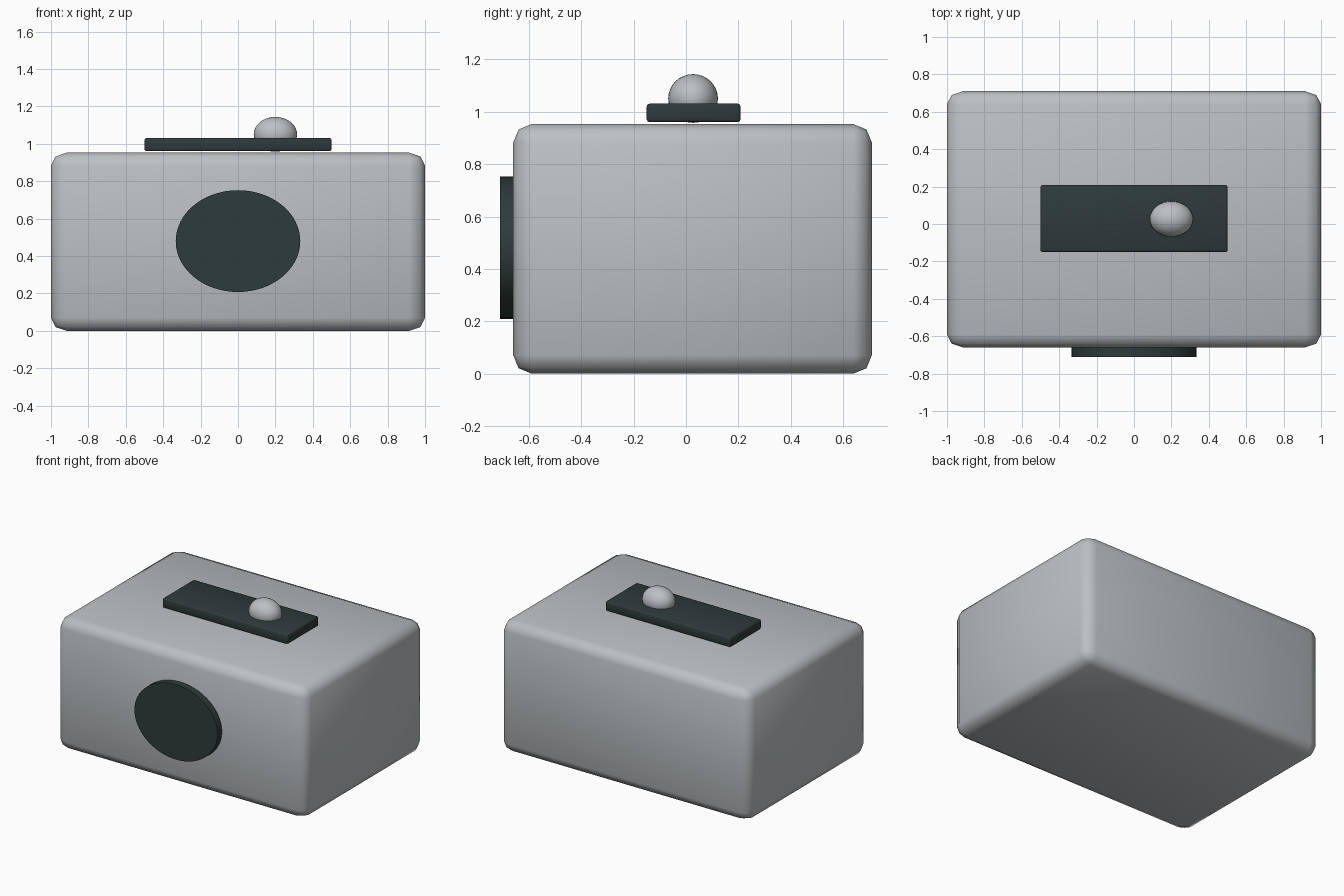
import bpy, bmesh, math
from mathutils import Matrix

if "Cube" in bpy.data.objects:
    bpy.data.objects.remove(bpy.data.objects["Cube"])


def material(name, rgb):
    m = bpy.data.materials.new(name)
    m.diffuse_color = (*rgb, 1)
    m.use_nodes = True
    m.node_tree.nodes["Principled BSDF"].inputs["Base Color"].default_value = m.diffuse_color
    return m


GREY = material("light_grey", (0.50, 0.53, 0.55))
DARK = material("dark_slate", (0.027, 0.043, 0.043))


def finish(name, bm, size, centre, mat, angle=60):
    """Scale a unit-size mesh, place it and shade it."""
    bm.transform(Matrix.Translation(centre) @ Matrix.Diagonal((*size, 1)))
    bmesh.ops.recalc_face_normals(bm, faces=bm.faces)
    me = bpy.data.meshes.new(name)
    bm.to_mesh(me)
    bm.free()
    me.materials.append(mat)
    ob = bpy.data.objects.new(name, me)
    bpy.context.collection.objects.link(ob)
    bpy.ops.object.select_all(action='DESELECT')
    ob.select_set(True)
    bpy.context.view_layer.objects.active = ob
    bpy.ops.object.shade_smooth_by_angle(angle=math.radians(angle))
    return ob


def rounded_box(name, size, centre, bevel, segments, mat):
    """Box whose rounding is stretched along with its proportions."""
    bm = bmesh.new()
    bmesh.ops.create_cube(bm, size=1)
    bmesh.ops.scale(bm, vec=[1 / b for b in bevel], verts=bm.verts)
    bmesh.ops.scale(bm, vec=size, verts=bm.verts)
    bmesh.ops.bevel(bm, geom=bm.edges[:], offset=1, segments=segments,
                    profile=0.5, affect='EDGES')
    return finish(name, bm, bevel, centre, mat)


# Main housing
rounded_box("body", (2, 1.37, 0.953), (0, 0.025, 0.4765), (0.085, 0.07, 0.07), 2, GREY)

# Control plate on top
rounded_box("top_plate", (1.0, 0.358, 0.07), (0, 0.029, 0.996), (0.01, 0.01, 0.01), 2, DARK)

# Oval disc on the front
bm = bmesh.new()
bmesh.ops.create_cone(bm, cap_ends=True, segments=64, radius1=1, radius2=1, depth=1,
                      matrix=Matrix.Rotation(math.pi / 2, 4, 'X'))
finish("front_disc", bm, (0.333, 0.1, 0.272), (0, -0.661, 0.48), DARK, 30)

# Knob set into the plate
bm = bmesh.new()
bmesh.ops.create_uvsphere(bm, u_segments=32, v_segments=16, radius=1)
finish("knob", bm, (0.116, 0.095, 0.093), (0.2, 0.027, 1.051), GREY)
